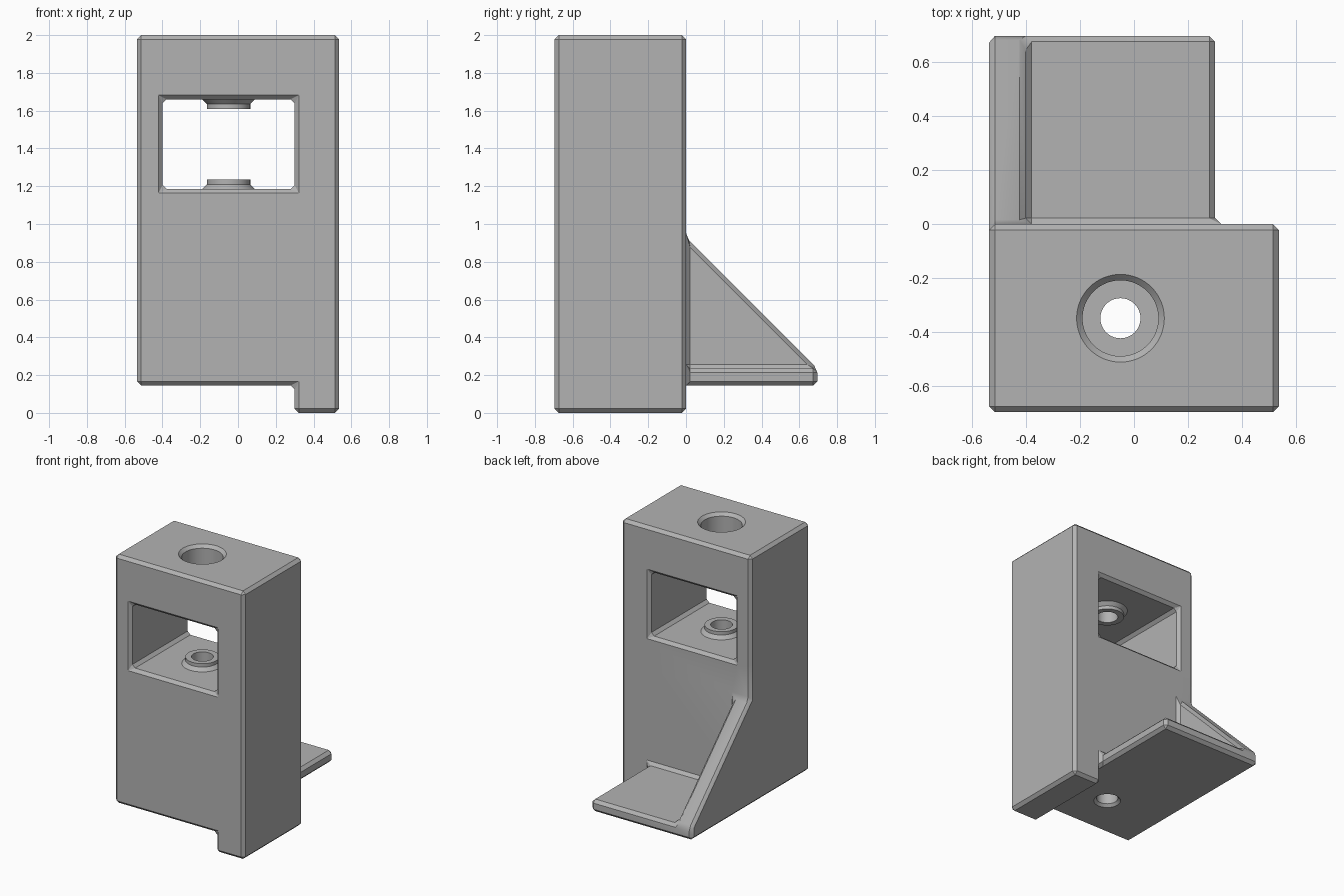
import bpy, bmesh, math
from itertools import product

if "Cube" in bpy.data.objects:
    bpy.data.objects.remove(bpy.data.objects["Cube"])

grey = bpy.data.materials.new("plain grey")
grey.diffuse_color = (0.45, 0.45, 0.45, 1)
grey.use_nodes = True
grey.node_tree.nodes["Principled BSDF"].inputs["Base Color"].default_value = grey.diffuse_color


def add_object(name, bm):
    bmesh.ops.recalc_face_normals(bm, faces=bm.faces)
    mesh = bpy.data.meshes.new(name)
    bm.to_mesh(mesh)
    bm.free()
    mesh.materials.append(grey)
    obj = bpy.data.objects.new(name, mesh)
    bpy.context.collection.objects.link(obj)
    return obj


def lathe(name, profile, steps=64, cx=-0.05, cy=-0.348):
    """Closed solid turned about the vertical bore axis; profile is (radius, z)."""
    bm = bmesh.new()
    rings = []
    for r, z in profile:
        rings.append([bm.verts.new((cx + r * math.cos(2 * math.pi * i / steps),
                                    cy + r * math.sin(2 * math.pi * i / steps), z))
                      for i in range(steps)])
    for a, b in zip(rings, rings[1:]):
        for i in range(steps):
            j = (i + 1) % steps
            bm.faces.new((a[i], a[j], b[j], b[i]))
    bm.faces.new(rings[0])
    bm.faces.new(rings[-1])
    return add_object(name, bm)


# Bracket: solid cells on a coarse grid, skinned on the outside only
xs = (-0.535, -0.40, 0.30, 0.535)
ys = (-0.695, 0.0, 0.695)
zs = (0.0, 0.145, 0.235, 0.93, 1.185, 1.66, 2.0)


def solid(x, y, z):
    if not (0 <= x < 3 and 0 <= y < 2 and 0 <= z < 6):
        return False
    if y == 1:                              # foot plate and side rib
        return (z == 1 and x < 2) or (z == 2 and x == 0)
    if z == 0:                              # front lip
        return x == 2
    return not (z == 4 and x == 1)          # block with window


bm = bmesh.new()
cache = {}


def vert(i, j, k):
    if j == 2 and k == 3:                   # rib slopes down to the plate end
        k = 2
    if (i, j, k) not in cache:
        cache[i, j, k] = bm.verts.new((xs[i], ys[j], zs[k]))
    return cache[i, j, k]


for cell in product(range(3), range(2), range(6)):
    if not solid(*cell):
        continue
    for axis, side in product(range(3), (0, 1)):
        other = list(cell)
        other[axis] += 1 if side else -1
        if solid(*other):
            continue
        corners = []
        for u, v in ((0, 0), (1, 0), (1, 1), (0, 1)):
            p = list(cell)
            p[axis] += side
            p[(axis + 1) % 3] += u
            p[(axis + 2) % 3] += v
            corners.append(vert(*p))
        corners = list(dict.fromkeys(corners))
        if len(corners) > 2:
            bm.faces.new(corners if side else corners[::-1])
bracket = add_object("bracket", bm)

# Chamfer outer edges and fill inner corners
bevel = bracket.modifiers.new("chamfer", 'BEVEL')
bevel.width = 0.022
bevel.segments = 1
bevel.limit_method = 'ANGLE'
bevel.angle_limit = math.radians(30)
bevel.use_clamp_overlap = False

# Raised collars on the window floor and ceiling
collar = [(0.16, 1.165), (0.115, 1.21), (0.115, 1.235)]
lower = lathe("lower_collar", collar)
upper = lathe("upper_collar", [(r, 2.845 - z) for r, z in collar])

# Vertical bore with bottom chamfer and wide recess at the top
bore = lathe("bore_cutter", [(0.138, 0.10), (0.074, 0.164), (0.074, 1.80),
                             (0.14, 1.80), (0.14, 1.978), (0.20, 2.038)])

for tool, op in ((lower, 'UNION'), (upper, 'UNION'), (bore, 'DIFFERENCE')):
    mod = bracket.modifiers.new(tool.name, 'BOOLEAN')
    mod.object = tool
    mod.operation = op
    mod.solver = 'EXACT'

bpy.context.view_layer.objects.active = bracket
bracket.select_set(True)
for mod in list(bracket.modifiers):
    bpy.ops.object.modifier_apply(modifier=mod.name)
for tool in (lower, upper, bore):
    bpy.data.objects.remove(tool)
bpy.ops.object.shade_smooth_by_angle(angle=math.radians(30))
